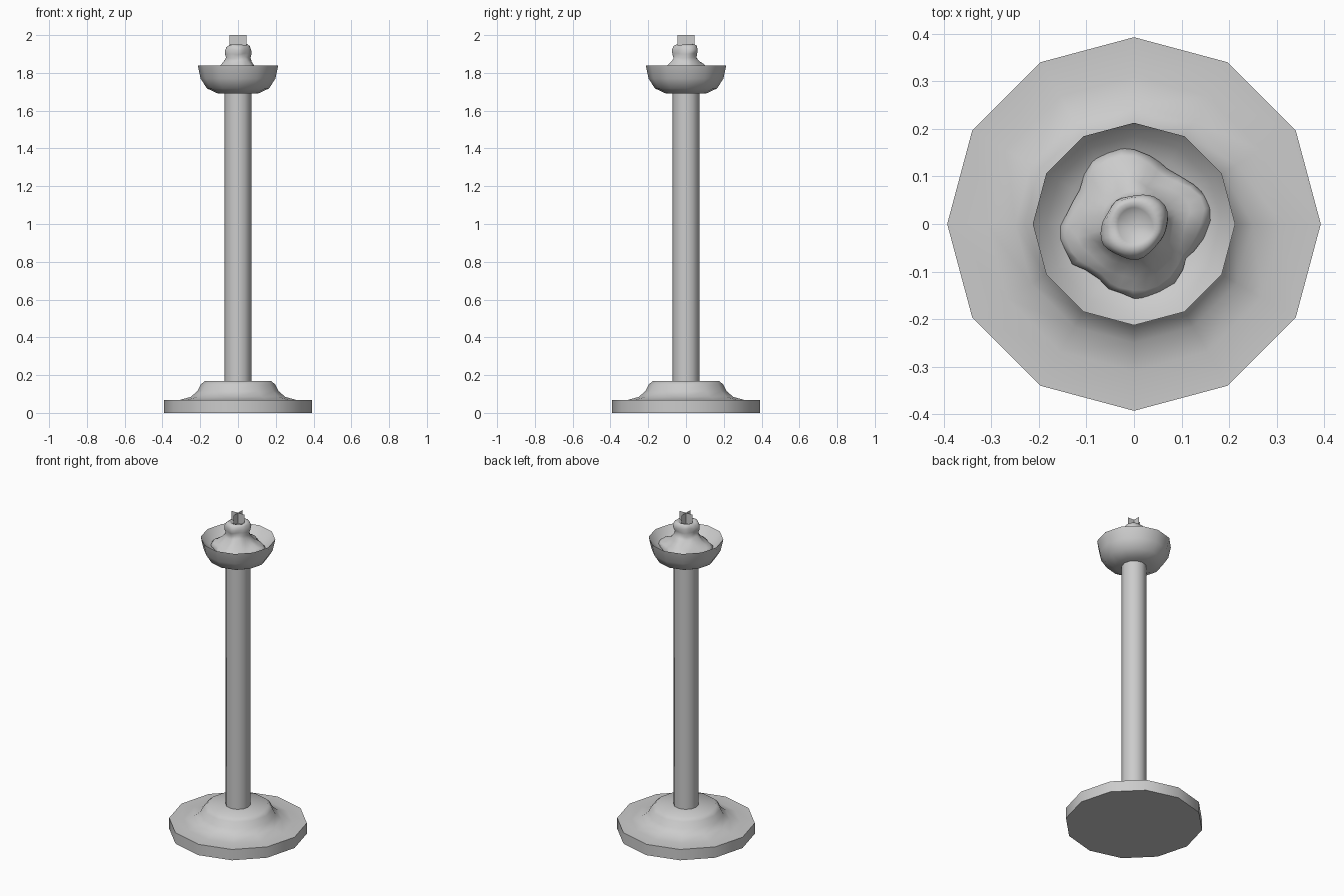
import bpy, bmesh, math
from mathutils import Vector, noise

cube = bpy.data.objects.get("Cube")
if cube:
    bpy.data.objects.remove(cube, do_unlink=True)

grey = bpy.data.materials.new("plain grey")
grey.use_nodes = True
grey.diffuse_color = (0.6, 0.6, 0.6, 1)
grey.node_tree.nodes["Principled BSDF"].inputs["Base Color"].default_value = (0.6, 0.6, 0.6, 1)


def finish(name, bm, angle=None):
    mesh = bpy.data.meshes.new(name)
    bm.to_mesh(mesh)
    bm.free()
    mesh.materials.append(grey)
    obj = bpy.data.objects.new(name, mesh)
    bpy.context.collection.objects.link(obj)
    if angle:
        bpy.ops.object.select_all(action='DESELECT')
        obj.select_set(True)
        bpy.context.view_layer.objects.active = obj
        bpy.ops.object.shade_smooth_by_angle(angle=math.radians(angle))
    return obj


def lathe(name, profile, sides=12, angle=65, shape=None):
    """Revolve (radius, height) points around z; zero radius closes the end."""
    bm = bmesh.new()
    rings = []
    for r, z in profile:
        if r == 0:
            rings.append([bm.verts.new((0, 0, z))] * sides)
        else:
            steps = [math.tau * i / sides for i in range(sides)]
            rings.append([bm.verts.new((r * math.cos(a), r * math.sin(a), z)) for a in steps])
    for low, high in zip(rings, rings[1:]):
        for i in range(sides):
            j = (i + 1) % sides
            corners = dict.fromkeys((low[i], low[j], high[j], high[i]))
            bm.faces.new(list(corners))
    bmesh.ops.recalc_face_normals(bm, faces=bm.faces)
    if shape:
        for v in bm.verts:
            v.co = shape(v.co)
    return finish(name, bm, angle)


# Twelve-sided foot with a flared mound
lathe("base", [(0, 0), (0.393, 0), (0.393, 0.068), (0.31, 0.068), (0.25, 0.085),
               (0.215, 0.115), (0.197, 0.15), (0.175, 0.17), (0, 0.17)])

# Tall stem
lathe("stem", [(0, 0.16), (0.071, 0.16), (0.071, 1.71), (0, 1.71)])

# Drip bowl with a sharp rim
lathe("bowl", [(0, 1.69), (0.105, 1.69), (0.165, 1.718), (0.198, 1.77), (0.213, 1.84),
               (0.185, 1.808), (0.15, 1.785), (0.09, 1.765), (0, 1.76)])


# Lumpy melted wax: a skirt of drips under a rounded stub
def melt(co):
    r = math.hypot(co.x, co.y)
    bump = noise.noise_vector(co * 17 + Vector((3, 1, 7)))
    strength = 0.012 * min(1, r / 0.05)
    skirt = max(0, min(1, (1.88 - co.z) / 0.08))
    drip = 1 + 0.07 * skirt * math.sin(4 * math.atan2(co.y, co.x) + 0.6)
    foot = 1 if co.z > 1.78 else 0
    return Vector((co.x * drip + bump.x * strength,
                   co.y * drip + bump.y * strength - 0.005 * (1 - skirt),
                   co.z + bump.z * strength * foot))


lathe("wax", [(0, 1.77), (0.145, 1.77), (0.15, 1.79), (0.135, 1.808), (0.11, 1.822),
              (0.088, 1.842), (0.072, 1.862), (0.064, 1.88), (0.069, 1.9), (0.07, 1.92),
              (0.062, 1.94), (0.048, 1.95), (0.037, 1.946), (0.025, 1.936), (0, 1.934)],
      sides=32, angle=80, shape=melt)

# Flame: two crossed upright planes
bm = bmesh.new()
for axis in (Vector((0.045, 0, 0)), Vector((0, 0.045, 0))):
    low, high = Vector((0, 0, 1.925)), Vector((0, 0, 2.0))
    bm.faces.new([bm.verts.new(p) for p in (low - axis, low + axis, high + axis, high - axis)])
finish("flame", bm)
